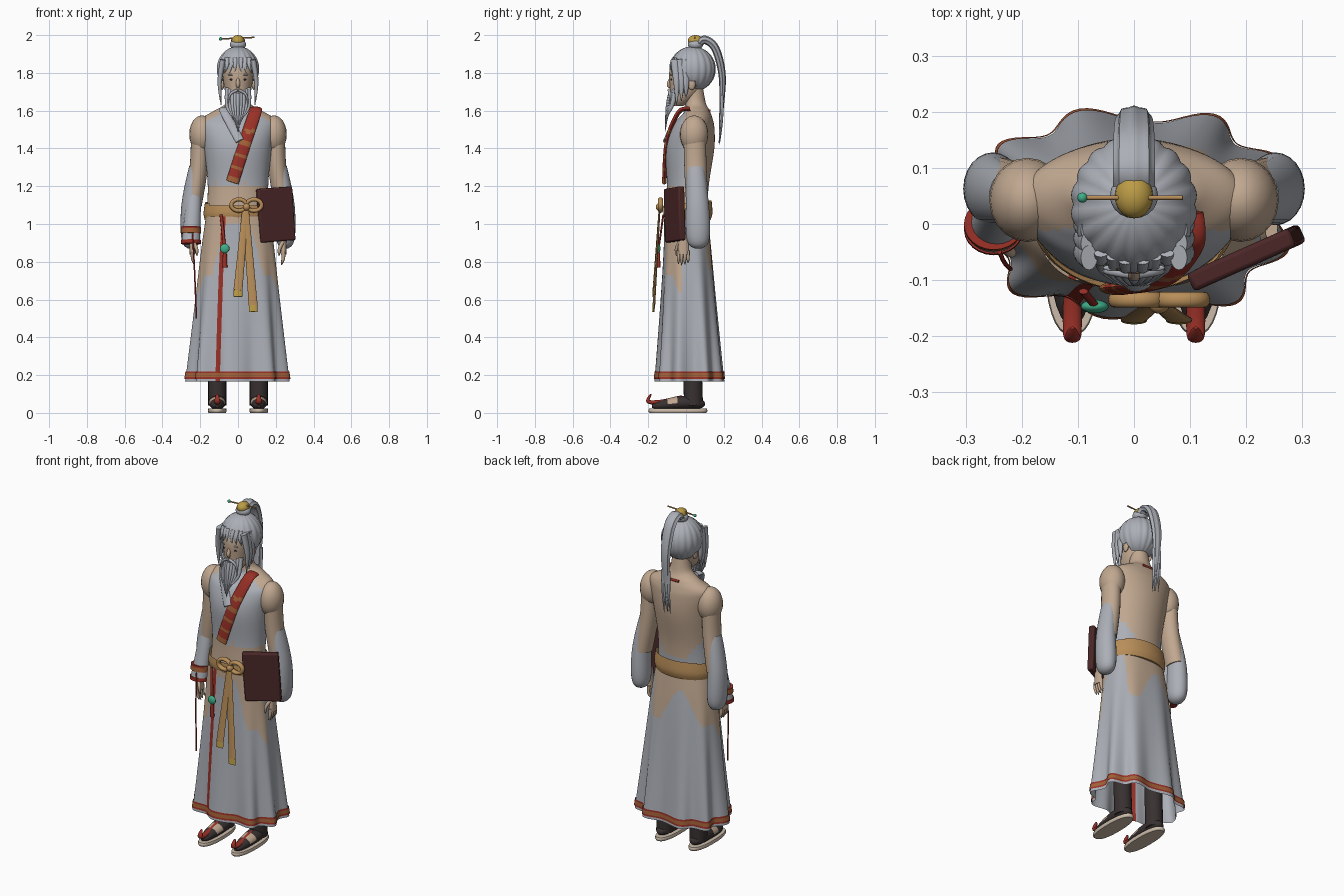
import bpy, bmesh
from math import sin, cos, pi, tau, radians, copysign
from mathutils import Vector, Matrix

cube = bpy.data.objects.get("Cube")
if cube:
    bpy.data.objects.remove(cube, do_unlink=True)

materials, made = {}, []
X, Y = Vector((1, 0, 0)), Vector((0, 1, 0))


def add_material(name, *colour):
    mat = bpy.data.materials.new(name)
    mat.use_nodes = True
    mat.diffuse_color = (*colour, 1)
    shader = next(n for n in mat.node_tree.nodes if n.type == 'BSDF_PRINCIPLED')
    shader.inputs["Base Color"].default_value = (*colour, 1)
    materials[name] = mat


add_material("grey", .41, .43, .47)
add_material("skin", .53, .39, .28)
add_material("red", .32, .03, .02)
add_material("orange", .36, .12, .04)
add_material("tan", .48, .27, .1)
add_material("gold", .5, .33, .06)
add_material("jade", .05, .42, .25)
add_material("maroon", .07, .02, .02)
add_material("dark", .04, .03, .03)
add_material("cream", .6, .5, .4)


# Profiles that scale a tube along its length
def even(t):
    return 1


def widen(t):
    return .7 + .3 * t


def taper(t):
    return max(.1, 1 - t * t)


def blunt(t):
    return max(.3, 1 - t ** 4)


def leaf(t):
    return max(.05, sin(pi * t)) ** .5


def droop(t):
    return (.7 + .4 * t) * max(.05, 1 - t ** 8) ** .5


def finish(name, bm, colours):
    mesh = bpy.data.meshes.new(name)
    bm.to_mesh(mesh)
    bm.free()
    for colour in colours.split():
        mesh.materials.append(materials[colour])
    ob = bpy.data.objects.new(name, mesh)
    bpy.context.scene.collection.objects.link(ob)
    made.append(ob)
    return ob


def mirror(ob):
    """Copy a left part to the right side."""
    other = ob.copy()
    other.data = ob.data.copy()
    other.name = other.data.name = ob.name.replace("left", "right")
    other.data.transform(Matrix.Diagonal((-1, 1, 1, 1)))
    other.data.flip_normals()
    bpy.context.scene.collection.objects.link(other)
    made.append(other)


def spline(points, steps):
    k = [Vector(p) for p in points]
    k = [k[0]] + k + [k[-1]]
    out = []
    for a, b, c, d in zip(k, k[1:], k[2:], k[3:]):
        for i in range(steps):
            t = i / steps
            out.append(b + ((c - a) * t + (a * 2 - b * 5 + c * 4 - d) * t ** 2
                            + (b * 3 - a - c * 3 + d) * t ** 3) / 2)
    return out + [k[-2]]


def skin(name, frames, colours, rule=None, seg=16, warp=None, power=2, cap=True):
    """Join rings (centre, axis, axis); rule picks a face colour, or None to cut the face."""
    bm = bmesh.new()
    rings = []
    for centre, u, v in frames:
        ring = []
        for j in range(seg):
            a = tau * j / seg
            x, y = (copysign(abs(q) ** (2 / power), q) for q in (cos(a), sin(a)))
            scale = warp(a, centre.z) if warp else 1
            ring.append(bm.verts.new(centre + (u * x + v * y) * scale))
        rings.append(ring)
    faces = []
    for low, high in zip(rings, rings[1:]):
        for j in range(seg):
            n = (j + 1) % seg
            faces.append((bm.faces.new((low[j], low[n], high[n], high[j])), j))
    if cap:
        faces += [(bm.faces.new(ring), 0) for ring in (rings[0], rings[-1])]
    bmesh.ops.recalc_face_normals(bm, faces=bm.faces[:])
    cut = []
    for face, j in faces:
        index = rule(face.calc_center_median(), j) if rule else 0
        if index is None:
            cut.append(face)
        else:
            face.material_index = index
    bmesh.ops.delete(bm, geom=cut, context='FACES')
    return finish(name, bm, colours)


def stack(name, rows, colours, x=0, steps=5, **options):
    """Level rings from rows of height, depth centre, half width and half depth."""
    frames = [(Vector((x, y, z)), X * rx, Y * ry) for z, y, rx, ry in spline(rows, steps)]
    return skin(name, frames, colours, **options)


def tube(name, path, size, colours, shape=even, ref=X, steps=6, **options):
    """Sweep an ellipse along a path, its first radius lying along ref."""
    points = spline(path, steps)
    last = len(points) - 1
    frames = []
    for i, p in enumerate(points):
        t = (points[min(i + 1, last)] - points[max(i - 1, 0)]).normalized()
        u = (ref - t * ref.dot(t)).normalized()
        scale = shape(i / last)
        frames.append((p, u * size[0] * scale, t.cross(u) * size[1] * scale))
    return skin(name, frames, colours, **options)


def ball(name, place, size, colour):
    bm = bmesh.new()
    bmesh.ops.create_uvsphere(bm, u_segments=20, v_segments=12, radius=1,
                              matrix=Matrix.Translation(place) @ Matrix.Diagonal((*size, 1)))
    return finish(name, bm, colour)


# Torso: bare back, shoulders and belly, grey chest cloth
def torso_rule(c, j):
    side = abs(c.x)
    if c.y < .03:
        cloth = 1.2 + .015 * sin(c.x * 40) < c.z < 1.62 - .6 * max(0, side - .04)
    else:
        cloth = c.z < 1.13 + 1.5 * max(0, side - .07)
    return 0 if cloth else 1


stack("torso", [(1, 0, .17, .11), (1.2, .01, .16, .11), (1.4, .02, .18, .13), (1.51, .035, .2, .115),
                (1.56, .05, .19, .09), (1.6, .06, .125, .065), (1.64, .05, .065, .055),
                (1.72, .04, .05, .05)], "grey skin", rule=torso_rule, seg=72, steps=7)


# Skirt: pleated, with bare hips and a red front stripe
def pleat(angle, z):
    return 1 + .1 * max(0, 1 - z) ** 1.2 * cos(9 * angle + 2.4)


def skirt_rule(c, j):
    if 98 <= j <= 100:
        return 2
    if c.y > -.02 and c.x > .14:
        return 0
    if c.y > .02:
        bare_above = .85 - .1 * cos((c.x - .1) * tau / .3)
    else:
        bare_above = .69 + .05 * sin(c.y * 55) + 4 * max(0, .14 - abs(c.x))
    return 1 if c.z > min(bare_above, 1) else 0


robe = dict(seg=144, warp=pleat, power=2.5, cap=False)
stack("skirt", [(1.04, 0, .17, .115), (.8, .01, .2, .13), (.165, .02, .26, .174)],
      "grey skin red", rule=skirt_rule, steps=22, **robe)
stack("hem_trim", [(.18, .02, .264, .177), (.22, .02, .26, .174)], "red orange",
      rule=lambda c, j: 1 if .19 < c.z < .21 else 0, steps=7, **robe)

# Belt, taller at the back, with a bow and hanging ties
stack("belt", [(1.02, .01, .176, .12), (1.06, .01, .182, .13), (1.13, .01, .172, .125)], "tan",
      seg=56, steps=8, rule=lambda c, j: None if c.z > 1.11 + .12 * c.y else 0)
for side, s in (("left", 1), ("right", -1)):
    turns = [tau * i / 10 for i in range(11)]
    tube(side + "_bow_loop", [(.045 + s * .04 * (1 - cos(a)), -.135, 1.1 + .03 * sin(a)) for a in turns],
         (.014, .011), "tan", ref=Y, steps=3)
ball("bow_knot", (.045, -.14, 1.09), (.02, .02, .02), "tan")
for name, x, end in (("short", 0, .65), ("long", .08, .57)):
    tube(name + "_tie", [(.04, -.14, 1.08), (x, -.17, end)], (.024, .007), "tan", shape=widen)
    tube(name + "_tie_fringe", [(x, -.17, end), (x, -.173, end - .035)], (.023, .006), "gold")

# Waist ornament, red tassel and side cord
tube("ornament_cord", [(-.09, -.12, 1.05), (-.07, -.145, .87)], (.008, .005), "red")
ball("jade_disc", (-.07, -.147, .87), (.025, .012, .025), "jade")
tube("red_tassel", [(-.07, -.145, .85), (-.07, -.145, .77)], (.014, .01), "red", shape=widen)
tube("side_cord", [(-.24, -.05, .95), (-.23, -.07, .75), (-.22, -.08, .5)], (.004, .004), "red")

# Collar sash with orange bands, grey lapel and nape strips
tube("collar_sash", [(.09, .02, 1.61), (.09, -.04, 1.59), (.04, -.1, 1.44), (-.03, -.115, 1.22)],
     (.034, .012), "red orange", steps=16,
     rule=lambda c, j: 1 if c.z < 1.5 and (c.z + .32 * c.x) * 14 % 1 < .35 else 0)
tube("grey_lapel", [(-.07, .01, 1.61), (-.07, -.04, 1.59), (.01, -.11, 1.44)], (.024, .011), "grey")
for colour, z in (("red", 1.6), ("grey", 1.58)):
    tube(colour + "_nape_strip", [(-.04, .125, z), (.04, .125, z)], (.006, .007), colour, ref=Y)

# Arms and draped sleeves
mirror(ball("left_shoulder", (.19, .043, 1.475), (.068, .075, .1), "skin"))
mirror(tube("left_arm", [(.2, .045, 1.5), (.208, .05, 1.3), (.24, .06, 1.1)], (.048, .059), "skin", seg=24))
mirror(tube("left_sleeve", [(.22, .05, 1.3), (.25, .06, 1.1), (.25, .065, .87)], (.055, .068), "grey",
            shape=droop, seg=24, steps=12))

# Right forearm sleeve with a trimmed cuff
tube("right_forearm", [(-.23, .04, 1.2), (-.25, -.01, .9)], (.05, .044), "grey", shape=widen, seg=24)
tube("right_cuff", [(-.25, 0, .985), (-.25, -.003, .95)], (.053, .046), "red orange", seg=24,
     rule=lambda c, j: 1 if .955 < c.z < .98 else 0)
tube("right_cuff_edge", [(-.25, -.008, .915), (-.25, -.01, .895)], (.053, .046), "red", seg=24)

# Hands
mirror(tube("left_palm", [(.245, -.01, .96), (.24, -.015, .84)], (.016, .032), "skin", shape=widen))
for i in range(4):
    y = -.04 + i * .017
    tip = .78 + .008 * abs(i - 1.3)
    mirror(tube("left_finger_%d" % i, [(.24, y, .86), (.24, y, .82), (.23, y, tip)], (.01, .009), "skin",
                shape=blunt))
mirror(tube("left_thumb", [(.24, -.03, .91), (.22, -.05, .87), (.217, -.05, .83)], (.01, .01), "skin",
            shape=blunt))

# Book held at the left hip
bm = bmesh.new()
bmesh.ops.create_cube(bm, size=1, matrix=Matrix.Diagonal((.2, .036, .285, 1)))
book = finish("book", bm, "maroon")
book.location = (.2, -.06, 1.05)
book.rotation_euler = (0, radians(-4), radians(24))
bevel = book.modifiers.new("soft_edges", 'BEVEL')
bevel.width, bevel.segments = .008, 2

# Head and face
stack("head", [(1.625, -.045, .025, .03), (1.66, -.02, .055, .06), (1.72, 0, .072, .085),
               (1.82, 0, .08, .086), (1.9, .02, .05, .06)], "skin", seg=36)
tube("nose", [(0, -.078, 1.78), (0, -.092, 1.74), (0, -.082, 1.72)], (.011, .01), "skin", shape=leaf)
mirror(ball("left_eye", (.033, -.077, 1.765), (.013, .005, .005), "dark"))
mirror(ball("left_brow", (.035, -.078, 1.79), (.02, .006, .004), "grey"))
mirror(ball("left_ear", (.083, .03, 1.74), (.01, .02, .03), "skin"))
mirror(tube("left_moustache", [(.004, -.09, 1.71), (.045, -.085, 1.68), (.055, -.085, 1.6)],
            (.008, .008), "grey", shape=taper, ref=Y))

# Beard locks, shorter and set back toward the cheeks
for i in range(-4, 5):
    x, edge = i * .014, abs(i) / 4
    tube("beard_lock_%d" % (i + 5), [(x, -.08 + .03 * edge, 1.69 + .03 * edge),
         (x, -.097 + .02 * edge, 1.62), (x * .4, -.11, 1.49 + .07 * edge)], (.013, .014), "grey", shape=taper)


# Combed hair, cut away around the face and ears
def hair_rule(c, j):
    hairline = 1.835 - 4 * c.x ** 2 + .01 * sin(c.x * 170)
    face = c.y < -.025 and c.z < hairline
    ear = c.y < .05 and c.z < 1.755
    return None if face or ear else 0


def comb(angle, z):
    return 1 + .045 * (abs(sin(9 * angle)) - .5)


bends = [pi * (i + .5) / 14 for i in range(14)]
stack("hair_cap", [(1.82 - .12 * cos(a), .035, .111 * sin(a), .12 * sin(a)) for a in bends], "grey",
      rule=hair_rule, seg=90, steps=3, warp=comb)
for i in range(3):
    back = .025 * i
    mirror(tube("left_side_lock_%d" % i, [(.08, back - .06, 1.87), (.097, back - .05, 1.75),
                (.09, back - .05, 1.63 + .02 * i)], (.015, .022), "grey", shape=taper))
    x = .015 + .022 * i
    mirror(tube("left_forehead_lock_%d" % i, [(x, x * .3 - .07, 1.88), (x, x * .3 - .087, 1.84),
                (x * 1.2, x * .4 - .09, 1.8)], (.012, .007), "grey", shape=taper))

# Topknot, gold cap and hairpin
ball("topknot", (0, .05, 1.95), (.043, .04, .03), "grey")
ball("gold_cap", (0, .05, 1.97), (.034, .04, .03), "gold")
tube("hairpin", [(-.09, .047, 1.98), (.087, .047, 1.988)], (.004, .004), "tan", ref=Y)
ball("jade_bead", (-.092, .047, 1.98), (.009, .009, .009), "jade")

# Ponytail with loose strands
tube("ponytail", [(0, .06, 1.95), (0, .1, 1.975), (0, .155, 1.93), (0, .19, 1.8), (0, .19, 1.65),
                  (0, .175, 1.43)], (.035, .021), "grey", shape=lambda t: max(.1, 1 - t ** 4), seg=32,
     warp=lambda angle, z: 1 + .07 * cos(8 * angle))
for i in range(2):
    x = .02 - .01 * i
    mirror(tube("left_tail_strand_%d" % i, [(x, .19, 1.68), (x, .19, 1.55), (x, .178, 1.42 + .04 * i)],
                (.01, .008), "grey", shape=taper))

# Boots, soles and curled toes
mirror(tube("left_leg", [(.11, .04, .04), (.11, .03, .35)], (.048, .05), "dark", seg=20))
mirror(tube("left_shoe", [(.11, .1, .045), (.11, 0, .055), (.11, -.18, .035)], (.046, .036), "dark skin",
            shape=leaf, seg=24, steps=8, rule=lambda c, j: 1 if -.09 < c.y < -.04 and c.z > .05 else 0))
mirror(stack("left_sole", [(0, -.043, .046, .15), (.01, -.043, .05, .156), (.022, -.043, .048, .153)],
             "cream", x=.11, seg=32, power=2.4))
mirror(tube("left_toe_strap", [(.11, -.02, .09), (.11, -.13, .06), (.11, -.2, .06), (.11, -.185, .1)],
            (.017, .011), "red", shape=leaf))

# Smooth shading with sharp edges kept
for ob in bpy.context.selected_objects:
    ob.select_set(False)
for ob in made:
    ob.select_set(True)
bpy.context.view_layer.objects.active = made[0]
bpy.ops.object.shade_smooth_by_angle(angle=radians(45))
